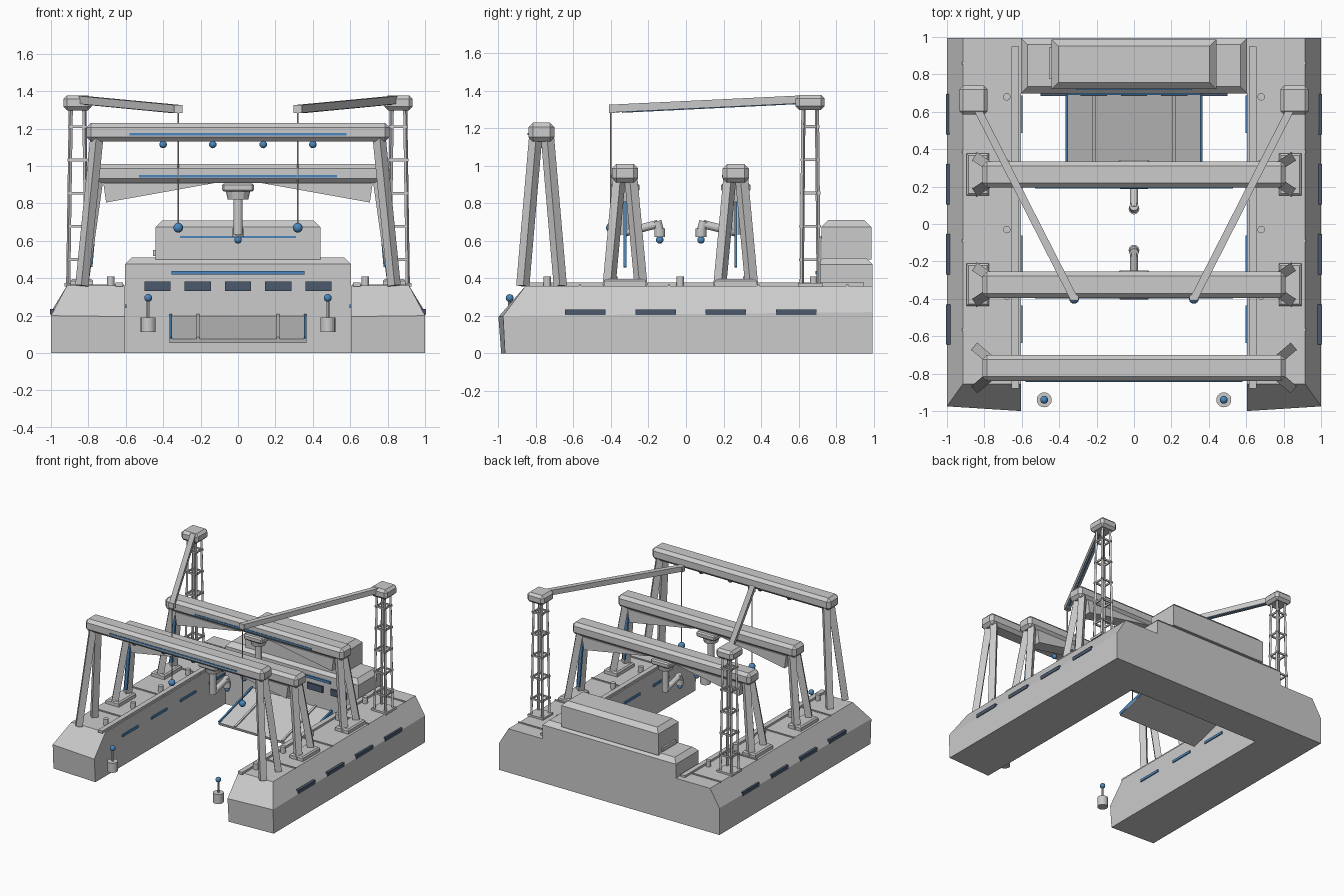
import bpy, bmesh, math
from mathutils import Vector, Matrix

if "Cube" in bpy.data.objects:
    bpy.data.objects.remove(bpy.data.objects["Cube"])


def material(name, rgb):
    m = bpy.data.materials.new(name)
    m.diffuse_color = (*rgb, 1)
    m.use_nodes = True
    m.node_tree.nodes["Principled BSDF"].inputs["Base Color"].default_value = m.diffuse_color
    return m


BLUE = material("light_blue", (0.07, 0.24, 0.5))
GLASS = material("dark_glass", (0.07, 0.1, 0.15))


def finish(name, bm, mat=None, smooth=False):
    bmesh.ops.recalc_face_normals(bm, faces=bm.faces[:])
    me = bpy.data.meshes.new(name)
    bm.to_mesh(me)
    bm.free()
    if mat:
        me.materials.append(mat)
    if smooth:
        me.shade_smooth()
    ob = bpy.data.objects.new(name, me)
    bpy.context.collection.objects.link(ob)
    return ob


def box(name, c, size, mat=None, bevel=0, top_only=False):
    bm = bmesh.new()
    bmesh.ops.create_cube(bm, size=1, matrix=Matrix.Translation(c) @ Matrix.Diagonal((*size, 1)))
    if bevel:
        edges = [e for e in bm.edges if not top_only or all(v.co.z > c[2] for v in e.verts)]
        bmesh.ops.bevel(bm, geom=edges, offset=bevel, segments=1, affect='EDGES')
    return finish(name, bm, mat)


def strut(name, a, b, w, h, mat=None):
    # square bar from a to b
    a, b = Vector(a), Vector(b)
    d = b - a
    rot = d.to_track_quat('Z', 'Y').to_matrix().to_4x4()
    bm = bmesh.new()
    bmesh.ops.create_cube(bm, size=1, matrix=Matrix.Translation((a + b) / 2) @ rot
                          @ Matrix.Diagonal((w, h, d.length, 1)))
    return finish(name, bm, mat)


def rod(name, a, b, r, r2=None, n=12):
    a, b = Vector(a), Vector(b)
    d = b - a
    bm = bmesh.new()
    bmesh.ops.create_cone(bm, cap_ends=True, segments=n, radius1=r, radius2=r if r2 is None else r2,
                          depth=d.length, matrix=Matrix.Translation((a + b) / 2)
                          @ d.to_track_quat('Z', 'Y').to_matrix().to_4x4())
    return finish(name, bm)


def ball(name, c, r):
    bm = bmesh.new()
    bmesh.ops.create_uvsphere(bm, u_segments=16, v_segments=10, radius=r, matrix=Matrix.Translation(c))
    return finish(name, bm, BLUE, True)


def loft(name, rings):
    bm = bmesh.new()
    vs = [[bm.verts.new(p) for p in r] for r in rings]
    n = len(vs[0])
    for lo, hi in zip(vs, vs[1:]):
        for i in range(n):
            bm.faces.new((lo[i], lo[(i + 1) % n], hi[(i + 1) % n], hi[i]))
    bm.faces.new(vs[0])
    bm.faces.new(vs[-1])
    return finish(name, bm)


# Side hulls with deck fittings
for s in (-1, 1):
    loft("side_hull", [
        [(s * .605, -.985, 0), (s, -.965, 0), (s, .995, 0), (s * .605, .995, 0)],
        [(s * .605, -1, .195), (s, -.975, .2), (s, .995, .22), (s * .605, .995, .22)],
        [(s * .605, -.855, .36), (s * .915, -.855, .36), (s * .915, .995, .36), (s * .605, .995, .36)]])
    box("deck_rail", (s * .635, .035, .367), (.04, 1.83, .02))
    for y in (.86, .385, -.09, -.565):
        box("deck_seam", (s * .765, y, .362), (.31, .012, .01))
    for y in (.68, .325, -.03, -.385, -.74):
        rod("bollard", (s * .68, y, .355), (s * .68, y, .41), .02)
    for y in (-.537, -.162, .212, .587):
        box("hull_window", (s * .99, y, .22), (.03, .215, .03), GLASS)
        box("inner_light", (s * .603, y, .25), (.012, .2, .02), BLUE)

# Stern block and cabin
box("stern_block", (0, .847, .255), (1.21, .296, .51), bevel=.035, top_only=True)
box("cabin", (0, .855, .605), (.88, .265, .21), bevel=.035, top_only=True)
box("cabin_side_step", (-.447, .86, .535), (.016, .17, .03))
box("cabin_light", (0, .722, .62), (.62, .01, .012), BLUE)
box("stern_light", (0, .697, .43), (.71, .016, .02), BLUE)
for i in range(-2, 3):
    box("stern_window", (i * .215, .695, .357), (.14, .02, .052), GLASS)

# Ramp sloping down into the dock
R0, R1 = (.71, .19), (.27, .065)
strut("ramp", (0, R0[0], R0[1]), (0, R1[0], R1[1]), .73, .022)
for s in (-1, 1):
    strut("ramp_edge_light", (s * .36, R0[0], R0[1] + .008), (s * .36, R1[0], R1[1] + .008), .014, .026, BLUE)
    strut("ramp_rib", (s * .215, R0[0], R0[1] + .008), (s * .215, R1[0], R1[1] + .008), .016, .026)


# Portal gantries
def gantry(y, top, height_light, light_len, spread, haunch):
    box("gantry_beam", (0, y, top - .05), (1.62, .14, .1), bevel=.024)
    box("beam_light", (0, y - .07, height_light), (light_len, .008, .012), BLUE)
    for s in (-1, 1):
        for t in (-1, 1):
            strut("gantry_leg", (s * .755, y + t * .032, top - .08), (s * .835, y + t * spread, .36), .05, .05)
        if haunch:
            loft("beam_haunch", [[(s * .12, y + d, top - .1), (s * .72, y + d, top - .1),
                                  (s * .705, y + d, top - .205)] for d in (-.055, .055)])
            box("gantry_foot", (s * .835, y, .378), (.12, .225, .036), bevel=.01, top_only=True)
            strut("leg_light", (s * .76, y, .81), (s * .79, y, .46), .015, .024, BLUE)


gantry(-.77, 1.23, 1.17, 1.16, .10, False)
for x in (-.4, -.135, .135, .4):
    ball("beam_lamp", (x, -.77, 1.115), .02)
for y, d in ((-.325, 1), (.265, -1)):
    gantry(y, 1.01, .945, 1.06, .085, True)
    # Trolley with handling arm
    box("trolley", (0, y, .885), (.17, .155, .045), bevel=.01)
    rod("trolley_turntable", (0, y, .865), (0, y, .82), .065, .055)
    rod("arm_mast", (0, y, .83), (0, y, .635), .025)
    rod("arm_beam", (0, y, .645), (0, y + d * .175, .69), .022)
    rod("arm_wrist", (0, y + d * .17, .705), (0, y + d * .185, .65), .024)
    rod("arm_gripper", (0, y + d * .185, .665), (0, y + d * .185, .62), .029)
    ball("arm_lamp", (0, y + d * .185, .605), .02)

# Lattice towers with booms and hanging cables
for s in (-1, 1):
    cx, cy = s * .858, .662
    for i in (-1, 1):
        for j in (-1, 1):
            strut("tower_post", (cx + i * .05, cy + j * .045, .355), (cx + i * .036, cy + j * .036, 1.31), .016, .016)
    for z in (.5, .678, .855, 1.032, 1.21):
        w = .048 - (z - .36) * .012
        for i in (-1, 1):
            box("tower_brace", (cx + i * w, cy, z), (.01, 2 * w + .025, .014))
            box("tower_brace", (cx, cy + i * w, z), (2 * w + .025, .01, .014))
    box("tower_base", (cx, cy, .365), (.14, .13, .02))
    box("tower_head", (cx, cy, 1.338), (.152, .155, .08), bevel=.02)
    strut("boom", (s * .85, .64, 1.355), (s * .32, -.4, 1.305), .04, .042)
    strut("boom_light", (s * .83, .6, 1.333), (s * .35, -.34, 1.287), .01, .008, BLUE)
    box("boom_tip", (s * .32, -.395, 1.305), (.044, .03, .044))
    rod("cable", (s * .32, -.4, 1.3), (s * .32, -.4, .67), .004, n=6)
    ball("cable_weight", (s * .32, -.4, .67), .026)

    # Marker buoys at the dock mouth
    rod("buoy_body", (s * .48, -.94, .112), (s * .48, -.94, .19), .04, n=20)
    rod("buoy_mast", (s * .48, -.94, .19), (s * .48, -.94, .295), .008, n=8)
    ball("buoy_lamp", (s * .48, -.94, .295), .021)
